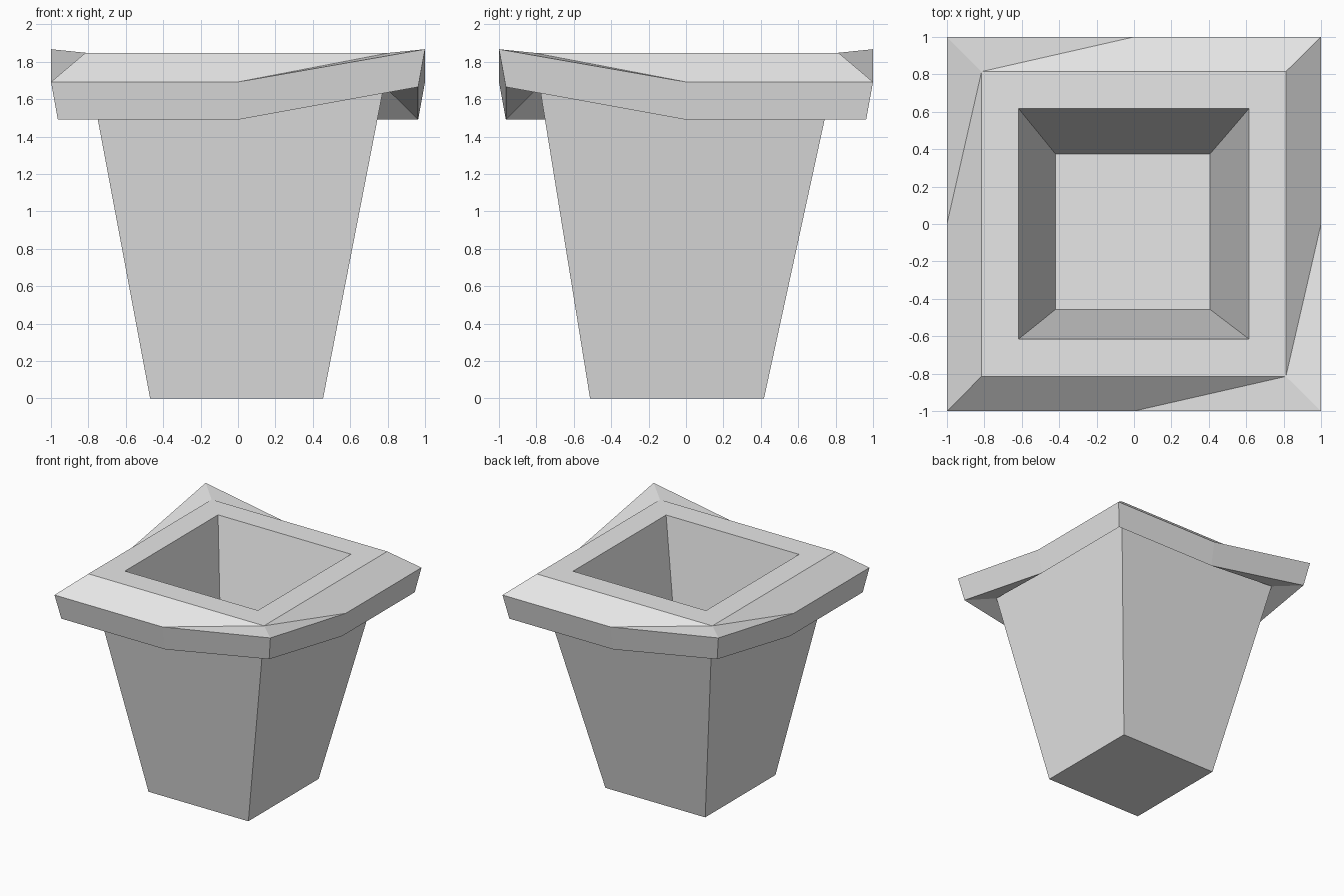
import bpy
import bmesh

if "Cube" in bpy.data.objects:
    bpy.data.objects.remove(bpy.data.objects["Cube"])

# One plain grey for the whole planter
grey = bpy.data.materials.new("light_grey")
grey.diffuse_color = (0.8, 0.8, 0.8, 1.0)
grey.use_nodes = True
grey.node_tree.nodes["Principled BSDF"].inputs["Base Color"].default_value = grey.diffuse_color

bm = bmesh.new()


def square(x0, x1, y0, y1, z):
    """Four corners, counter-clockwise from front left."""
    return [bm.verts.new((x, y, z))
            for x, y in ((x0, y0), (x1, y0), (x1, y1), (x0, y1))]


def flared_ring(r, low, high):
    """Corners and edge midpoints; front-right and back-left corners rise."""
    spots = ((-1, -1, low), (0, -1, low), (1, -1, high), (1, 0, low),
             (1, 1, low), (0, 1, low), (-1, 1, high), (-1, 0, low))
    return [bm.verts.new((x * r, y * r, z)) for x, y, z in spots]


def loft(a, b):
    """Band of quads between two rings of equal count."""
    n = len(a)
    for i in range(n):
        j = (i + 1) % n
        bm.faces.new((a[i], a[j], b[j], b[i]))


def slope(outer, inner):
    """Join an eight-point ring to a square, creased at raised corners."""
    for i in range(4):
        j = (i + 1) % 4
        c, m, d = outer[2 * i], outer[2 * i + 1], outer[2 * j]
        if j % 2:
            bm.faces.new((c, m, inner[j], inner[i]))
            bm.faces.new((m, d, inner[j]))
        else:
            bm.faces.new((c, m, inner[i]))
            bm.faces.new((m, d, inner[j], inner[i]))


# Tapered body
base = square(-0.47, 0.455, -0.513, 0.417, 0.0)
neck = square(-0.783, 0.78, -0.783, 0.78, 1.67)
bm.faces.new(base)
loft(base, neck)

# Overhanging rim: underside, outer band, sloped top, flat lip
rim_low = flared_ring(0.963, 1.49, 1.665)
rim_high = flared_ring(1.0, 1.692, 1.867)
lip = square(-0.815, 0.812, -0.815, 0.815, 1.848)
slope(rim_low, neck)
loft(rim_low, rim_high)
slope(rim_high, lip)

# Hollow inside with a raised floor
mouth = square(-0.617, 0.615, -0.615, 0.617, 1.848)
floor = square(-0.42, 0.407, -0.457, 0.375, 0.8)
loft(lip, mouth)
loft(mouth, floor)
bm.faces.new(floor)

bmesh.ops.recalc_face_normals(bm, faces=bm.faces[:])
mesh = bpy.data.meshes.new("planter")
bm.to_mesh(mesh)
bm.free()
mesh.materials.append(grey)
planter = bpy.data.objects.new("planter", mesh)
bpy.context.collection.objects.link(planter)
